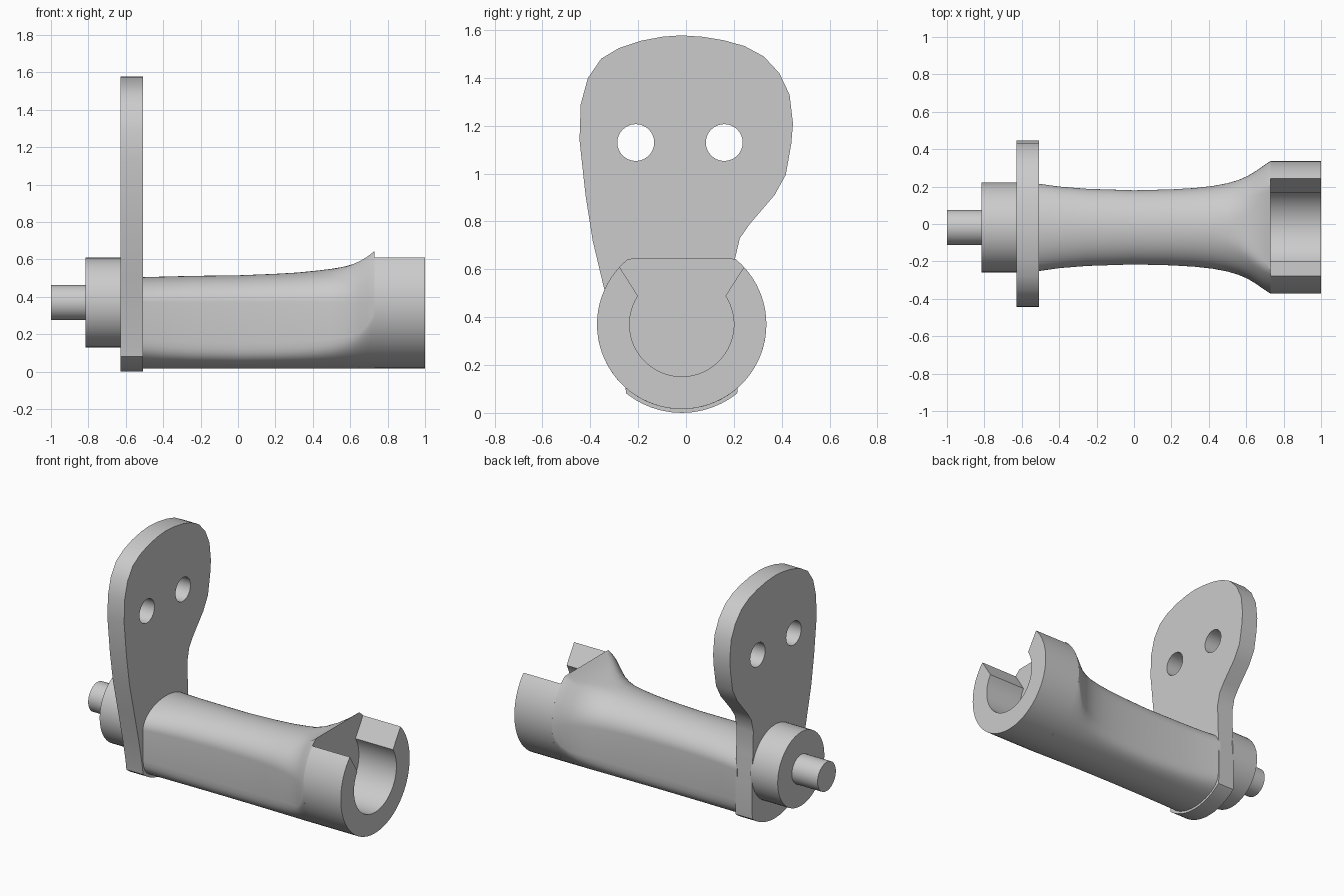
import bpy, bmesh
from math import sin, cos, pi, sqrt, radians, atan2, degrees

if "Cube" in bpy.data.objects:
    bpy.data.objects.remove(bpy.data.objects["Cube"])

CY, CZ, R = -0.018, 0.37, 0.354     # shared axis and outer radius

grey = bpy.data.materials.new("plain grey")
grey.use_nodes = True
grey.diffuse_color = (0.6, 0.6, 0.6, 1)
grey.node_tree.nodes["Principled BSDF"].inputs["Base Color"].default_value = (0.6, 0.6, 0.6, 1)


def finish(bm, name):
    bmesh.ops.recalc_face_normals(bm, faces=bm.faces)
    mesh = bpy.data.meshes.new(name)
    bm.to_mesh(mesh)
    bm.free()
    mesh.materials.append(grey)
    obj = bpy.data.objects.new(name, mesh)
    bpy.context.collection.objects.link(obj)
    bpy.ops.object.select_all(action='DESELECT')
    obj.select_set(True)
    bpy.context.view_layer.objects.active = obj
    bpy.ops.object.shade_smooth_by_angle(angle=radians(30))


def arc(y, z, r, a, b, n):
    """Points on an arc from angle a to b in degrees."""
    return [(y + r * cos(radians(a + (b - a) * i / n)),
             z + r * sin(radians(a + (b - a) * i / n))) for i in range(n + 1)]


def circle(y, z, r, n=48):
    return arc(y, z, r, 0, 360, n)[:-1]


def prism(name, loops, x0, x1):
    """Extrude closed (y, z) outlines along x; further loops are holes."""
    bm = bmesh.new()
    edges = []
    for loop in loops:
        vs = [bm.verts.new((x0, y, z)) for y, z in loop]
        edges += [bm.edges.new((vs[i - 1], vs[i])) for i in range(len(vs))]
    bmesh.ops.triangle_fill(bm, edges=edges, use_beauty=True)
    ext = bmesh.ops.extrude_face_region(bm, geom=bm.faces[:])["geom"]
    moved = [g for g in ext if isinstance(g, bmesh.types.BMVert)]
    bmesh.ops.translate(bm, verts=moved, vec=(x1 - x0, 0, 0))
    finish(bm, name)


# Pin and collar
prism("end_pin", [circle(CY, CZ, 0.094)], -1, -0.81)
prism("collar", [circle(CY, CZ, 0.24)], -0.815, -0.62)

# Mounting plate with two holes
outline = [(-.34, .51), (-.39, .72), (-.42, .91), (-.445, 1.14), (-.44, 1.29),
           (-.41, 1.4), (-.355, 1.48), (-.28, 1.525), (-.19, 1.555), (-.1, 1.572),
           (-.02, 1.578), (.07, 1.572), (.16, 1.557), (.245, 1.533), (.325, 1.49),
           (.39, 1.42), (.433, 1.33), (.447, 1.21), (.44, 1.125), (.417, .995),
           (.37, .91), (.267, .79), (.225, .73), (.205, .645), (.21, .5),
           (.217, .3), (.217, .12)]
for i in range(17):                  # rounded foot
    d = 0.232 * cos(pi * i / 16)
    outline.append((CY + d, CZ - sqrt(0.37 ** 2 - d * d)))
outline += [(-.258, .14), (-.29, .3)]
prism("mounting_plate",
      [outline, circle(-.21, 1.13, .077, 32), circle(.16, 1.13, .077, 32)],
      -0.628, -0.508)

# Shaft: lofted sections (x, half width, top height)
stations = [(-.52, .235, .505), (-.4, .218, .508), (-.25, .206, .512),
            (0, .198, .515), (.2, .203, .523), (.32, .21, .53), (.42, .221, .54),
            (.5, .236, .55), (.56, .254, .56), (.61, .276, .573), (.65, .3, .59),
            (.69, .328, .614), (.715, .345, .633), (.73, R, .645)]
N = 32
bm = bmesh.new()
rings = []
for x, w, top in stations:
    k = max(0, (w - .235) / (R - .235)) ** 1.5
    h = (top - CZ) * (1 - k) + R * k
    ring = []
    for i in range(2 * N):
        t = pi * i / N
        d = w * cos(t)
        if i <= N:                   # arched top, flattened near the open end
            z = min(CZ + h * sin(t), top)
        else:                        # flat sides with a shallow round underside
            f = (1 - abs(cos(t)) ** 10) ** 0.1
            z = CZ - sqrt(max(0, R * R - d * d)) * (f * (1 - k) + k)
        ring.append(bm.verts.new((x, CY + d, z)))
    rings.append(ring)
for a, b in zip(rings, rings[1:]):
    for i in range(2 * N):
        bm.faces.new((a[i - 1], a[i], b[i], b[i - 1]))
bm.faces.new(rings[0])
bm.faces.new(rings[-1])
finish(bm, "shaft")

# Open clip with slanted jaws
outer, inner = degrees(atan2(.24, .26)), degrees(atan2(.12, .185))
jaw = (arc(CY, CZ, R, outer, -180 - outer, 56)
       + arc(CY, CZ, .218, -180 - inner, inner, 48))
prism("open_clip", [jaw], 0.73, 1)
